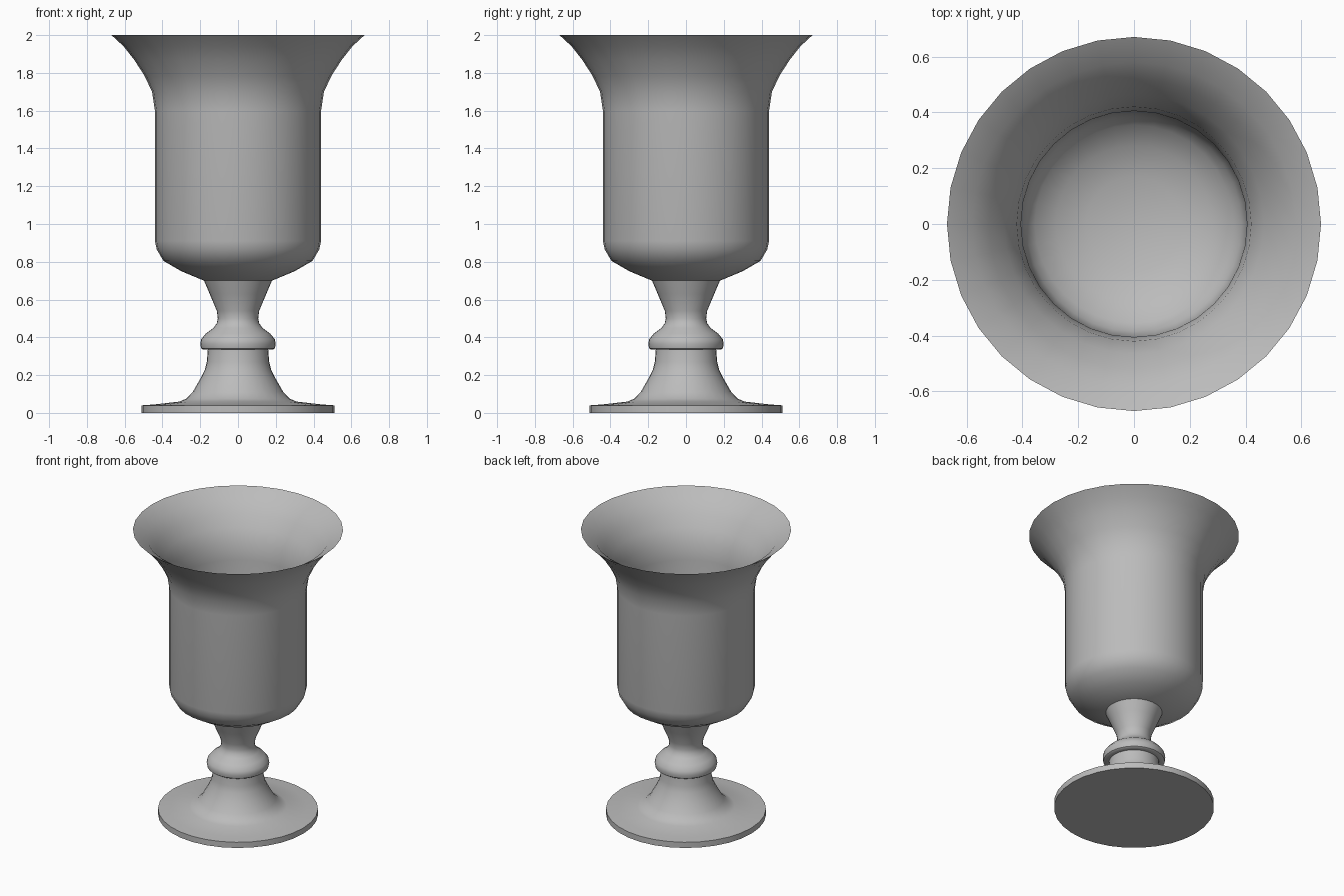
import bpy, math

if "Cube" in bpy.data.objects:
    bpy.data.objects.remove(bpy.data.objects["Cube"])

SIDES = 32

grey = bpy.data.materials.new("plain grey")
grey.diffuse_color = (0.5, 0.5, 0.5, 1)
grey.use_nodes = True
grey.node_tree.nodes["Principled BSDF"].inputs["Base Color"].default_value = grey.diffuse_color


def lathe(name, profile):
    """Revolve (radius, z) points about z; radius 0 becomes a single pole."""
    verts, faces, rings = [], [], []
    for r, z in profile:
        start = len(verts)
        if r == 0:
            verts.append((0, 0, z))
            rings.append([start] * SIDES)
        else:
            for i in range(SIDES):
                a = 2 * math.pi * i / SIDES
                verts.append((r * math.cos(a), r * math.sin(a), z))
            rings.append(list(range(start, start + SIDES)))
    for lo, hi in zip(rings, rings[1:]):
        for i in range(SIDES):
            j = (i + 1) % SIDES
            quad = [lo[i], lo[j], hi[j], hi[i]]
            faces.append(list(dict.fromkeys(quad)))
    mesh = bpy.data.meshes.new(name)
    mesh.from_pydata(verts, [], faces)
    mesh.materials.append(grey)
    obj = bpy.data.objects.new(name, mesh)
    bpy.context.collection.objects.link(obj)
    bpy.context.view_layer.objects.active = obj
    obj.select_set(True)
    bpy.ops.object.shade_smooth_by_angle(angle=math.radians(40))
    obj.select_set(False)
    return obj


# Foot disc, flared pedestal, ring knop and stem
lathe("foot_and_stem", [
    (0, 0), (0.51, 0), (0.51, 0.04), (0.44, 0.045), (0.31, 0.06), (0.275, 0.075),
    (0.24, 0.11), (0.20, 0.18), (0.175, 0.23), (0.165, 0.27), (0.16, 0.335),
    (0.185, 0.335), (0.195, 0.342), (0.2, 0.365), (0.195, 0.39), (0.17, 0.42),
    (0.13, 0.45), (0.112, 0.475), (0.107, 0.50), (0.112, 0.54), (0.15, 0.63),
    (0.18, 0.70), (0, 0.70)])

# Bowl: outer wall up to the lip, then the inner wall down to the floor
lathe("bowl", [
    (0, 0.70), (0.18, 0.70), (0.30, 0.75), (0.395, 0.805), (0.43, 0.865), (0.44, 0.91),
    (0.44, 1.6), (0.455, 1.70), (0.495, 1.785), (0.55, 1.87), (0.605, 1.94),
    (0.67, 2.0), (0.58, 1.945), (0.52, 1.875), (0.465, 1.80), (0.42, 1.71),
    (0.405, 1.6), (0.40, 0.92), (0.385, 0.875), (0.355, 0.835), (0.28, 0.785),
    (0.17, 0.745), (0, 0.735)])
